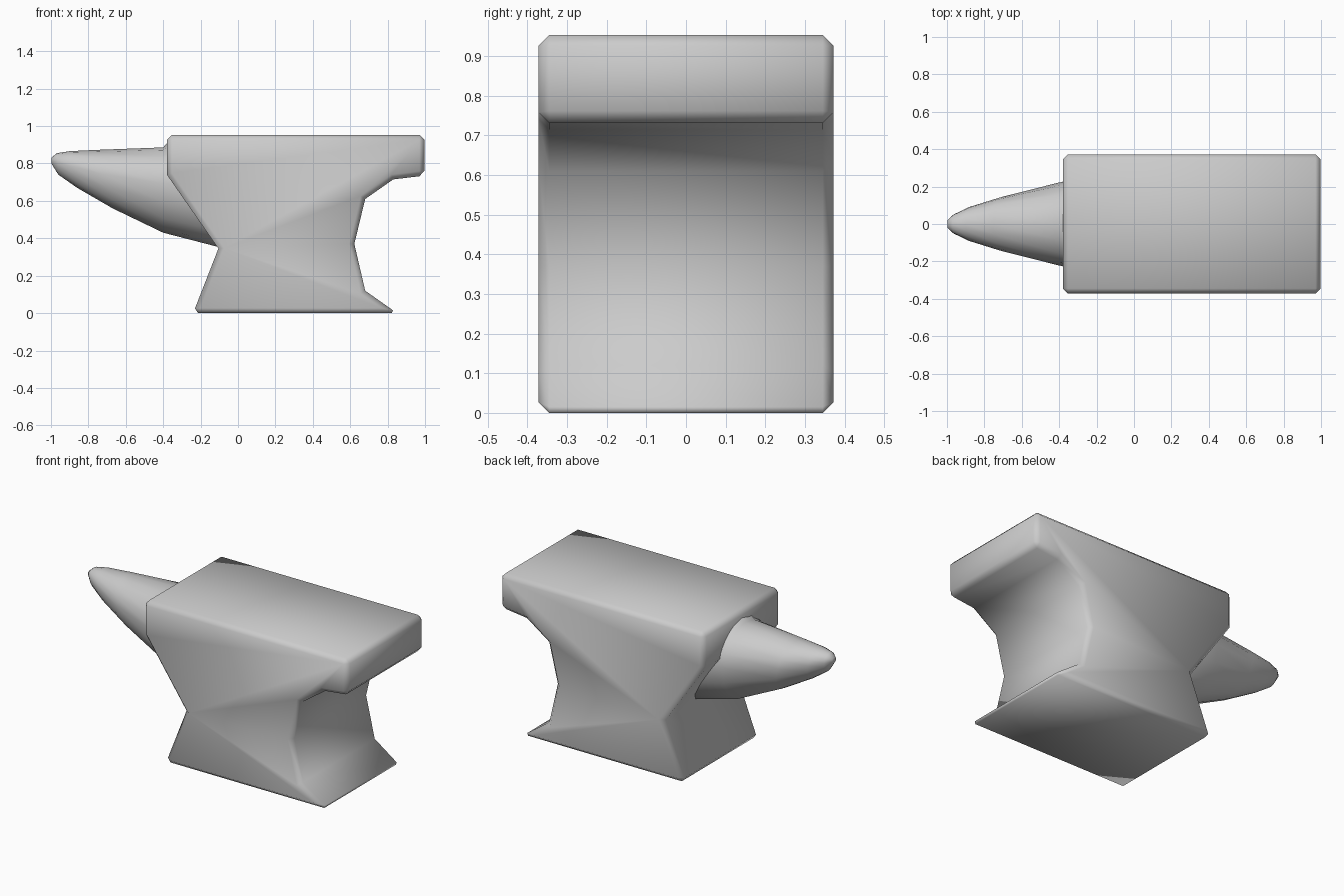
import bpy, bmesh, math

if "Cube" in bpy.data.objects:
    bpy.data.objects.remove(bpy.data.objects["Cube"])


def make_object(name, bm):
    bmesh.ops.recalc_face_normals(bm, faces=bm.faces)
    for f in bm.faces:
        f.smooth = True
    mesh = bpy.data.meshes.new(name)
    bm.to_mesh(mesh)
    bm.free()
    obj = bpy.data.objects.new(name, mesh)
    bpy.context.collection.objects.link(obj)
    return obj


# Body: side profile extruded across y, chamfered on its hard edges
HALF = 0.372
profile = [(-0.38, 0.953), (0.997, 0.953), (0.997, 0.735), (0.83, 0.715),
           (0.68, 0.61), (0.622, 0.37), (0.68, 0.12), (0.85, 0.0),
           (-0.24, 0.0), (-0.105, 0.345), (-0.38, 0.74)]
bm = bmesh.new()
face = bm.faces.new([bm.verts.new((x, -HALF, z)) for x, z in profile])
ext = bmesh.ops.extrude_face_region(bm, geom=[face])
for v in ext["geom"]:
    if isinstance(v, bmesh.types.BMVert):
        v.co.y = HALF
body = make_object("anvil_body", bm)
bevel = body.modifiers.new("chamfer", "BEVEL")
bevel.width = 0.027
bevel.segments = 1
bevel.limit_method = 'ANGLE'
bevel.angle_limit = math.radians(60)

# Horn: rings given by bottom (x, z), top (x, z) and half width
rings = [((-0.998, 0.80), (-0.998, 0.83), 0.02),
         ((-0.96, 0.74), (-0.97, 0.855), 0.05),
         ((-0.86, 0.67), (-0.90, 0.866), 0.09),
         ((-0.67, 0.56), (-0.75, 0.873), 0.142),
         ((-0.40, 0.43), (-0.40, 0.886), 0.222),
         ((-0.11, 0.355), (-0.375, 0.915), 0.25),
         ((0.00, 0.38), (-0.20, 0.90), 0.25)]
SIDES = 16
MID = 0.58
bm = bmesh.new()
loops = []
for (bx, bz), (tx, tz), width in rings:
    loop = []
    for i in range(SIDES):
        a = 2 * math.pi * i / SIDES
        s, c = math.sin(a), math.cos(a)
        t = MID + s * ((1 - MID) if s > 0 else MID)
        loop.append(bm.verts.new((bx + (tx - bx) * t, width * c, bz + (tz - bz) * t)))
    loops.append(loop)
for a, b in zip(loops, loops[1:]):
    for i in range(SIDES):
        j = (i + 1) % SIDES
        bm.faces.new((a[i], a[j], b[j], b[i]))
bm.faces.new(loops[0])
bm.faces.new(loops[-1])
make_object("anvil_horn", bm)
